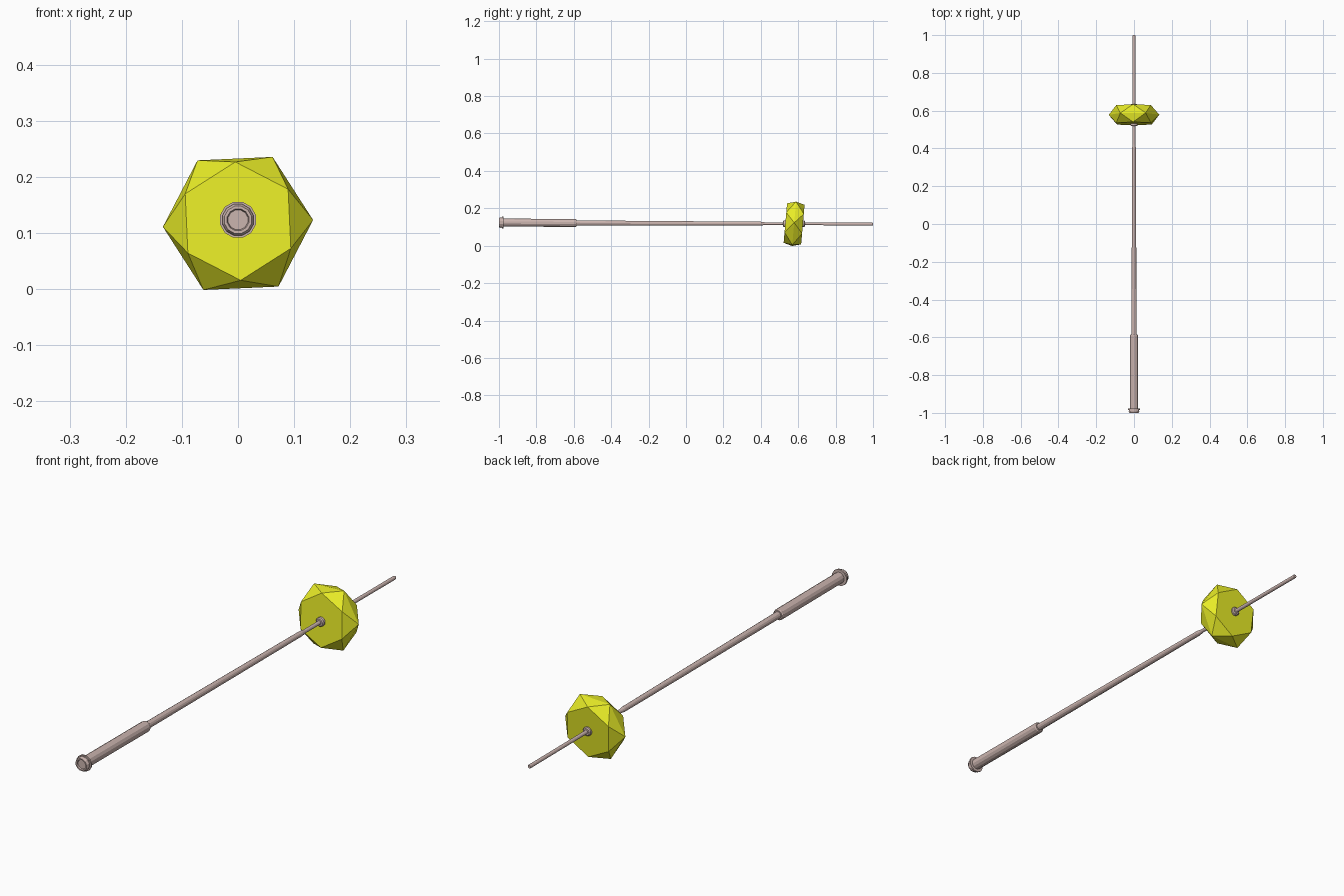
import bpy, bmesh
from math import sin, cos, pi, radians
from mathutils import Vector

if "Cube" in bpy.data.objects:
    bpy.data.objects.remove(bpy.data.objects["Cube"])


def material(name, rgb):
    m = bpy.data.materials.new(name)
    m.diffuse_color = (*rgb, 1)
    m.use_nodes = True
    m.node_tree.nodes["Principled BSDF"].inputs["Base Color"].default_value = m.diffuse_color
    return m


def add_object(name, bm, mat):
    bmesh.ops.recalc_face_normals(bm, faces=bm.faces)
    me = bpy.data.meshes.new(name)
    bm.to_mesh(me)
    bm.free()
    me.materials.append(mat)
    ob = bpy.data.objects.new(name, me)
    bpy.context.collection.objects.link(ob)
    return ob


def axis_z(y):
    # the rod droops slightly towards its tip
    return 0.1195 - 0.004 * y


def ring(bm, y, r, n, turn=0.0):
    return [bm.verts.new((r * cos(2 * pi * i / n + turn), y,
                          r * sin(2 * pi * i / n + turn))) for i in range(n)]


def turned(name, profile, mat, n=12):
    """Closed round part along y from (y, radius) pairs."""
    bm = bmesh.new()
    rings = [ring(bm, y, r, n, pi / n) for y, r in profile]
    for a, b in zip(rings, rings[1:]):
        for i in range(n):
            j = (i + 1) % n
            bm.faces.new((a[i], a[j], b[j], b[i]))
    bm.faces.new(rings[0])
    bm.faces.new(rings[-1])
    for v in bm.verts:
        v.co.z += axis_z(v.co.y)
    return add_object(name, bm, mat)


metal = material("dusty_pink", (0.60, 0.46, 0.43))
yellow = material("yellow", (0.80, 0.83, 0.02))

# Rod: end knob, grip, main tube and thin tip
turned("end_knob", [(-0.994, 0.018), (-1.0, 0.020), (-1.0, 0.025), (-0.992, 0.029),
                    (-0.984, 0.028), (-0.984, 0.033), (-0.977, 0.033),
                    (-0.977, 0.022)], metal)
turned("grip", [(-0.985, 0.022), (-0.59, 0.022), (-0.585, 0.019)], metal)
turned("main_tube", [(-0.60, 0.014), (0.40, 0.0105), (0.425, 0.007)], metal)
turned("thin_tip", [(0.39, 0.0075), (0.997, 0.0075), (1.0, 0.006)], metal)

# Faceted weight: three staggered hexagons wrapped in a convex hull
bm = bmesh.new()
twist = radians(2.6)
ring(bm, -0.047, 0.106, 6, pi / 6 + twist)
ring(bm, 0, 0.134, 6, twist)
ring(bm, 0.047, 0.106, 6, pi / 6 + twist)
bmesh.ops.convex_hull(bm, input=bm.verts)
bmesh.ops.dissolve_limit(bm, angle_limit=radians(1), verts=bm.verts, edges=bm.edges)
weight = add_object("faceted_weight", bm, yellow)
weight.location = Vector((0, 0.578, 0.117))
weight.rotation_euler = (radians(-5), 0, 0)

# Collar gripping the tip through the weight
turned("weight_collar", [(0.518, 0.014), (0.522, 0.018), (0.632, 0.018),
                         (0.636, 0.014)], metal)
